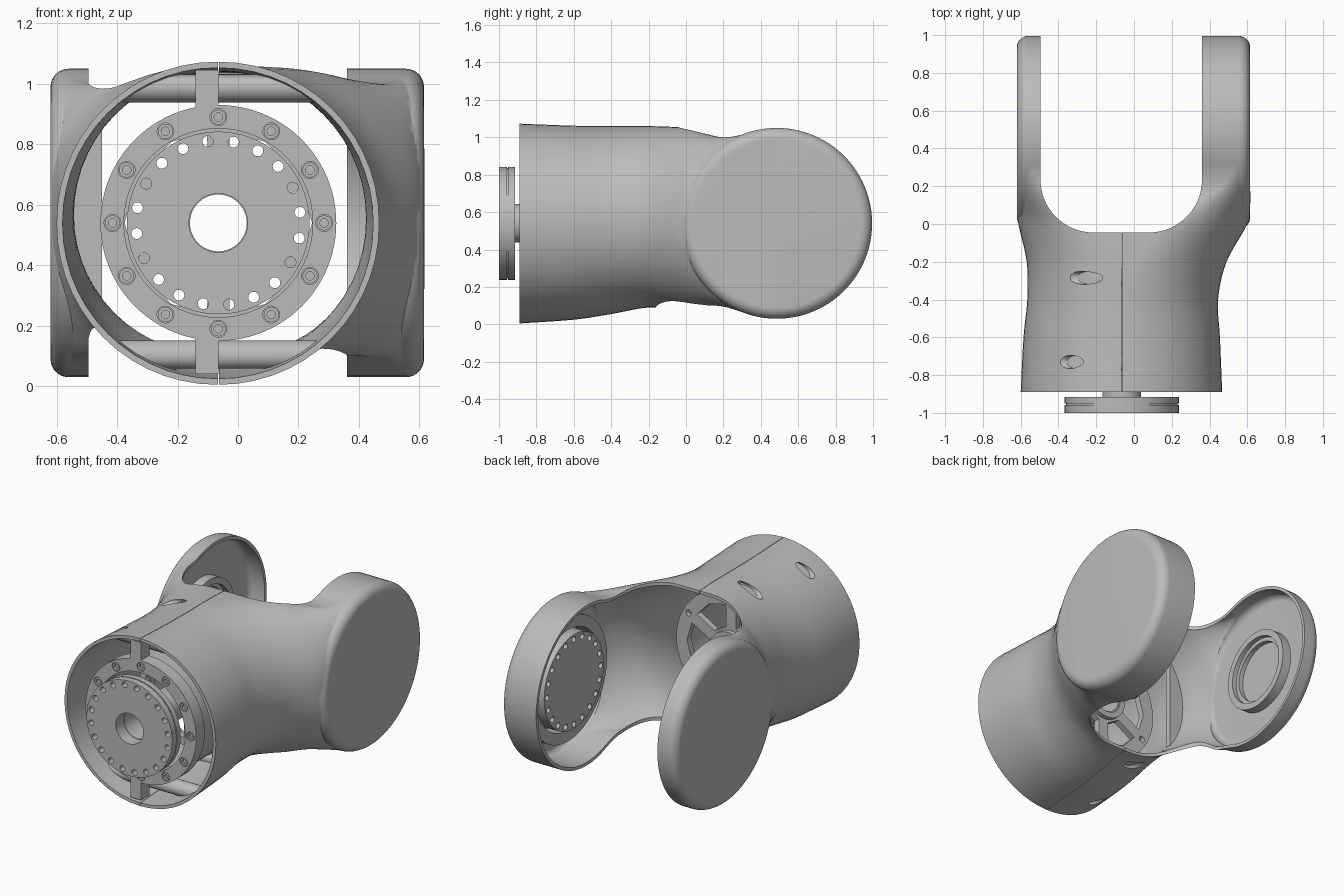
import bpy, bmesh
from math import cos, sin, pi, radians, sqrt
from mathutils import Vector

if "Cube" in bpy.data.objects:
    bpy.data.objects.remove(bpy.data.objects["Cube"])

CX, CZ, JY = -0.065, 0.54, 0.485     # tube axis x, axis height, joint axis y
WALL = 0.02

grey = bpy.data.materials.new("light grey")
grey.use_nodes = True
grey.diffuse_color = (0.5, 0.5, 0.5, 1)
grey.node_tree.nodes["Principled BSDF"].inputs["Base Color"].default_value = (0.5, 0.5, 0.5, 1)


def finish(name, bm):
    bmesh.ops.remove_doubles(bm, verts=bm.verts, dist=1e-5)
    bmesh.ops.recalc_face_normals(bm, faces=bm.faces)
    mesh = bpy.data.meshes.new(name)
    bm.to_mesh(mesh)
    bm.free()
    mesh.materials.append(grey)
    obj = bpy.data.objects.new(name, mesh)
    bpy.context.collection.objects.link(obj)
    return obj


def skin(bm, rings, loop=False):
    """Quads between neighbouring closed rings of points."""
    rows = [[bm.verts.new(p) for p in ring] for ring in rings]
    pairs = list(zip(rows, rows[1:])) + ([(rows[-1], rows[0])] if loop else [])
    for a, b in pairs:
        for i in range(len(a)):
            j = (i + 1) % len(a)
            bm.faces.new((a[i], a[j], b[j], b[i]))
    return rows


def add_lathe(bm, profile, axis="y", centre=None, n=64):
    """Revolve (radius, position) points; profiles starting off-axis are closed."""
    u0, v0 = centre or ((CX, CZ) if axis == "y" else (JY, CZ))
    rings = []
    for r, a in profile:
        ring = []
        for k in range(n):
            u, v = u0 + r * cos(2 * pi * k / n), v0 + r * sin(2 * pi * k / n)
            ring.append((u, a, v) if axis == "y" else (a, u, v))
        rings.append(ring)
    skin(bm, rings, loop=profile[0][0] > 0)


def lathe(name, profile, axis="y", centre=None, n=64):
    bm = bmesh.new()
    add_lathe(bm, profile, axis, centre, n)
    return finish(name, bm)


def rod(r, a, b):
    return [(0, a), (r, a), (r, b), (0, b)]


def tube(r0, r1, a, b):
    return [(r0, a), (r1, a), (r1, b), (r0, b)]


def prism(name, outline, z0, z1):
    bm = bmesh.new()
    rows = skin(bm, [[(x, y, z) for x, y in outline] for z in (z0, z1)])
    for row in rows:
        bm.faces.new(row)
    return finish(name, bm)


def box(name, x0, x1, y0, y1, z0, z1):
    return prism(name, [(x0, y0), (x1, y0), (x1, y1), (x0, y1)], z0, z1)


def boolean(obj, other, op="DIFFERENCE", keep=False):
    other.hide_render = True
    mod = obj.modifiers.new("cut", "BOOLEAN")
    mod.operation, mod.object, mod.solver = op, other, "EXACT"
    bpy.context.view_layer.objects.active = obj
    bpy.ops.object.modifier_apply(modifier=mod.name)
    if not keep:
        bpy.data.objects.remove(other)


def around(count, radius, offset, u0, v0):
    for k in range(count):
        t = radians(offset) + 2 * pi * k / count
        yield u0 + radius * cos(t), v0 + radius * sin(t)


# Body stations: y, right x, left x, bottom z, top z, corner radius
STATIONS = [Vector(s) for s in (
    (-0.89, -0.60, 0.467, 0.005, 1.073, 0.53), (-0.6, -0.585, 0.455, 0.025, 1.062, 0.515),
    (-0.4, -0.565, 0.445, 0.055, 1.06, 0.5), (-0.2, -0.568, 0.49, 0.09, 1.06, 0.48),
    (0.0, -0.612, 0.6, 0.08, 1.05, 0.44), (0.1, -0.62, 0.615, 0.1, 1.02, 0.3),
    (0.2, -0.62, 0.615, 0.095, 1.0, 0.15), (0.3, -0.62, 0.615, 0.066, 1.014, 0.08),
    (0.4, -0.62, 0.615, 0.038, 1.042, 0.06), (0.485, -0.62, 0.615, 0.031, 1.049, 0.06))]


def smooth_stations(steps=5):
    out = []
    for i in range(len(STATIONS) - 1):
        p0, p1 = STATIONS[max(i - 1, 0)], STATIONS[i]
        p2, p3 = STATIONS[i + 1], STATIONS[min(i + 2, len(STATIONS) - 1)]
        for k in range(steps):
            t = k / steps
            m1, m2 = (p2 - p0) / 2, (p3 - p1) / 2
            out.append(p1 + m1 * t + (3 * (p2 - p1) - 2 * m1 - m2) * t ** 2
                       + (2 * (p1 - p2) + m1 + m2) * t ** 3)
    return out + [STATIONS[-1]]


def body_loft(name, inset, front):
    rings = []
    for s in smooth_stations():
        y, x0, x1, z0, z1, r = s
        x0, x1, z0, z1 = x0 + inset, x1 - inset, z0 + inset, z1 - inset
        r = min(r - inset, (x1 - x0) / 2 - 0.002, (z1 - z0) / 2 - 0.002)
        corners = [(x1 - r, z1 - r), (x0 + r, z1 - r), (x0 + r, z0 + r), (x1 - r, z0 + r)]
        rings.append([(cx + r * cos(a), y, cz + r * sin(a))
                      for q, (cx, cz) in enumerate(corners)
                      for a in [pi / 2 * (q + k / 14) for k in range(15)]])
    rings.insert(0, [(x, front, z) for x, y, z in rings[0]])
    bm = bmesh.new()
    rows = skin(bm, rings)
    bm.faces.new(rows[0])
    bm.faces.new(rows[-1])
    return finish(name, bm)


def joint_drum(name, inset):
    x0, x1, r, f = -0.62 + inset, 0.615 - inset, 0.51 - inset, 0.06 - inset
    arc = [(r - f + f * sin(pi / 2 * k / 8), f * (1 - cos(pi / 2 * k / 8))) for k in range(9)]
    profile = [(0, x0)] + [(p, x0 + d) for p, d in arc]
    profile += [(p, x1 - d) for p, d in reversed(arc)] + [(0, x1)]
    return lathe(name, profile, "x", n=96)


# Hollow forked shell
shell = body_loft("forked_shell", 0, -0.8901)
boolean(shell, joint_drum("drum", 0), "UNION")
cavity = body_loft("cavity", WALL, -0.95)
boolean(shell, cavity, keep=True)
boolean(shell, joint_drum("drum_cavity", WALL))

# U shaped gap between the prongs, deeper underneath
for depth, z0, z1 in ((-0.045, CZ, 1.3), (-0.16, -0.2, CZ + 0.01)):
    x0, x1, r = -0.495, 0.36, 0.28
    arc = [pi / 2 * k / 16 for k in range(17)]
    outline = [(x0 + r - r * cos(a), depth + r - r * sin(a)) for a in arc]
    outline += [(x1 - r + r * sin(a), depth + r - r * cos(a)) for a in arc]
    boolean(shell, prism("gap", outline + [(x1, 1.3), (x0, 1.3)], z0, z1))

# Seam between the shell halves, and the angled screw slots
boolean(shell, box("seam", CX - 0.0015, CX + 0.0015, -1, 0.1, -0.1, 1.2))
for y, up in ((-0.285, 0.478), (-0.73, 0.452)):
    for side in (1, -1):
        drop = 0.05 if side < 0 else 0
        boolean(shell, lathe("slot", rod(0.035, -0.7, -0.17), "x",
                             (y, CZ + side * (up - drop * (y > -0.5))), 24))

# Screw bosses and stiffening web inside the tube
for y in (-0.285, -0.73):
    for label, z in (("upper", 0.985), ("lower", 0.105)):
        boss = lathe(label + "_screw_boss", rod(0.047, -0.42, 0.26), "x", (y, z), 24)
        boolean(boss, cavity, "INTERSECT", keep=True)
web = box("side_web", -0.7, -0.45, -0.24, -0.2, 0, 1.1)
boolean(web, cavity, "INTERSECT")


def holed(name, profile, axis, spots, r, a, b):
    obj = lathe(name, profile, axis, n=96)
    bm = bmesh.new()
    for spot in spots:
        add_lathe(bm, rod(r, a, b), axis, spot, 16)
    boolean(obj, finish("holes", bm))
    return obj


# Front output flange with a groove around its rim and a bore
flange = [(0.097, -1), (0.302, -1), (0.302, -0.958), (0.295, -0.958), (0.295, -0.951),
          (0.302, -0.951), (0.302, -0.915), (0.097, -0.915)]
holed("output_flange", flange, "y", around(20, 0.272, 7.4, CX, CZ), 0.018, -1.1, -0.8)
lathe("hollow_shaft", tube(0.094, 0.103, -0.92, -0.34))

# Bolted mounting ring with tabs, housing wall and spoked rear plate
holed("mounting_ring", tube(0.312, 0.39, -0.885, -0.8), "y",
      around(12, 0.35, 0, CX, CZ), 0.028, -0.95, -0.87)
bm = bmesh.new()
for spot in around(12, 0.35, 0, CX, CZ):
    add_lathe(bm, tube(0.014, 0.025, -0.884, -0.86), "y", spot, 16)
finish("ring_bolts", bm)
box("upper_tab", -0.14, CX, -0.885, -0.8, 0.92, 1.045)
box("lower_tab", -0.14, CX, -0.885, -0.8, 0.04, 0.16)
lathe("housing_wall", tube(0.345, 0.365, -0.81, -0.39))
rear = holed("rear_plate", tube(0.1, 0.385, -0.4, -0.36), "y",
             around(6, 0.345, 30, CX, CZ), 0.02, -0.5, -0.3)
for k in range(6):
    mid = k * pi / 3
    pts = [(0.16, -0.3), (0.3, -0.4), (0.31, 0), (0.3, 0.4), (0.16, 0.3)]
    bm = bmesh.new()
    rows = skin(bm, [[(CX + r * cos(mid + a), y, CZ + r * sin(mid + a)) for r, a in pts]
                     for y in (-0.5, -0.3)])
    for row in rows:
        bm.faces.new(row)
    boolean(rear, finish("window", bm))
lathe("rear_collar", tube(0.103, 0.14, -0.37, -0.33))

# Joint flange inside the left prong
holed("joint_flange", rod(0.3, 0.45, 0.6), "x", around(20, 0.27, 0, JY, CZ), 0.018, 0.3, 0.48)
lathe("joint_ring", tube(0.32, 0.39, 0.49, 0.6), "x")

# Bearing seat inside the right prong
lathe("bearing_seat", tube(0.215, 0.255, -0.605, -0.54), "x")
lathe("bearing_step", tube(0.19, 0.22, -0.605, -0.57), "x")

for obj in bpy.context.collection.objects:
    if obj.type == "MESH" and grey.name in obj.data.materials:
        bpy.ops.object.select_all(action="DESELECT")
        obj.select_set(True)
        bpy.context.view_layer.objects.active = obj
        bpy.ops.object.shade_smooth_by_angle(angle=radians(30))
